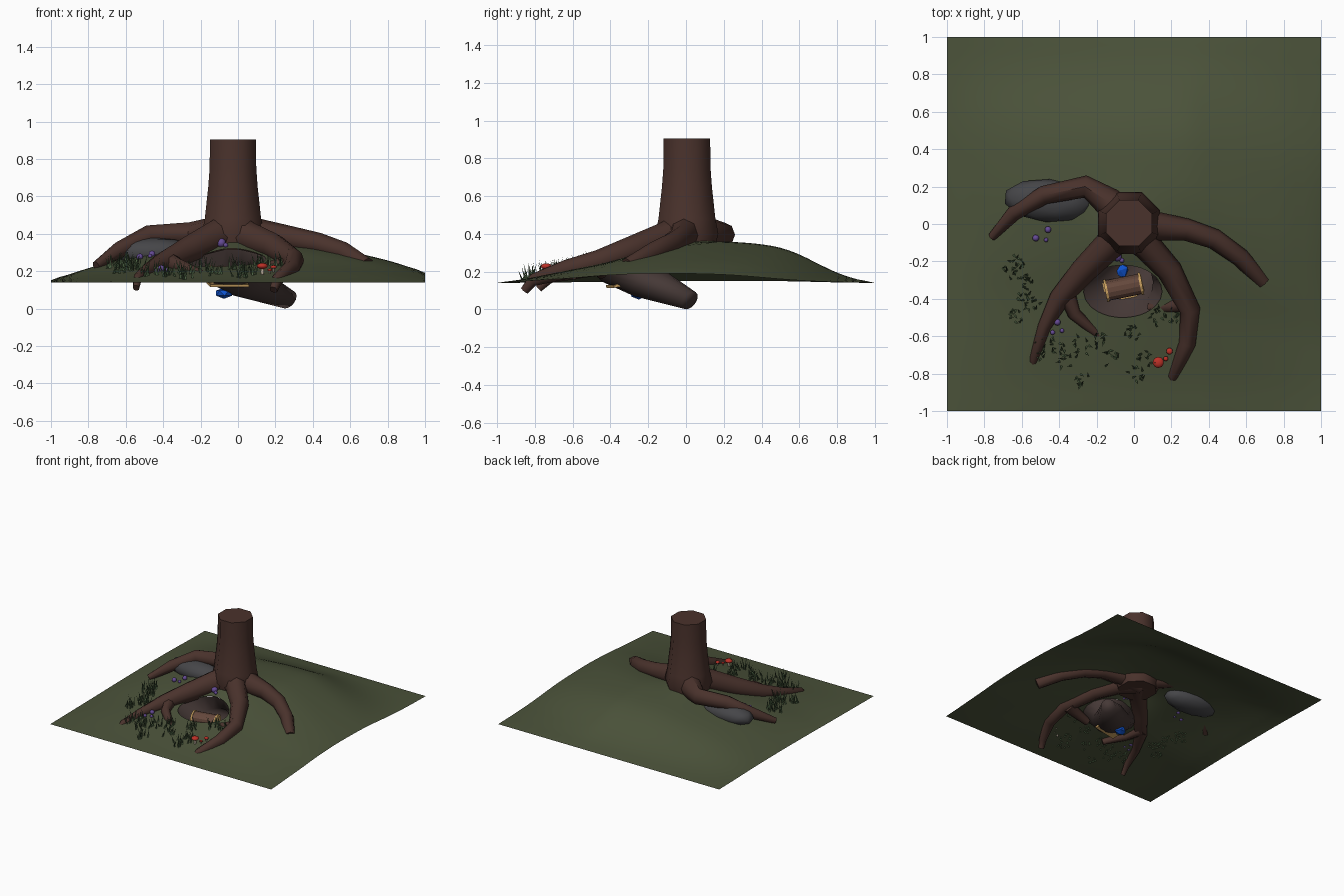
import bpy, bmesh, math, random
from mathutils import Vector, Matrix

if "Cube" in bpy.data.objects:
    bpy.data.objects.remove(bpy.data.objects["Cube"])

random.seed(4)


def mat(name, *c):
    m = bpy.data.materials.new(name)
    m.diffuse_color = (*c, 1)
    m.use_nodes = True
    m.node_tree.nodes["Principled BSDF"].inputs["Base Color"].default_value = m.diffuse_color
    return m


GREEN = mat("moss", .07, .085, .042)
BARK = mat("bark", .068, .032, .025)
STONE = mat("stone", .06, .06, .065)
EARTH = mat("earth", .06, .04, .037)
WOOD = mat("wood", .13, .065, .045)
GOLD = mat("gold", .6, .36, .12)
BLUE = mat("blue", .005, .09, .65)
RED = mat("red", .5, .03, .02)
PALE = mat("pale", .5, .42, .33)
PURPLE = mat("purple", .13, .07, .3)
GRASS = mat("grass", .07, .12, .055)


def finish(name, bm, material, smooth=True):
    bmesh.ops.recalc_face_normals(bm, faces=bm.faces[:])
    me = bpy.data.meshes.new(name)
    bm.to_mesh(me)
    bm.free()
    ob = bpy.data.objects.new(name, me)
    bpy.context.collection.objects.link(ob)
    me.materials.append(material)
    for p in me.polygons:
        p.use_smooth = smooth
    return ob


def loft(bm, rings, caps=(True, True)):
    vs = [[bm.verts.new(p) for p in r] for r in rings]
    n = len(vs[0])
    for a, b in zip(vs, vs[1:]):
        for i in range(n):
            bm.faces.new((a[i], a[(i + 1) % n], b[(i + 1) % n], b[i]))
    if caps[0]:
        bm.faces.new(vs[0])
    if caps[1]:
        bm.faces.new(vs[-1])


# Ground height: two soft profiles, the ridge bending forward on the right, and a trunk mound
GY = [(-1, 0), (-.85, .09), (-.7, .23), (-.4, .5), (-.2, .77), (0, .92), (.15, 1), (.4, .93),
      (.55, .8), (.7, .45), (.85, .13), (1, 0)]
GX = [(-1, .05), (-.75, .42), (-.5, .68), (0, .97), (.3, 1), (.6, .75), (.85, .48), (1, .23)]


def interp(t, table):
    for (a, u), (b, v) in zip(table, table[1:]):
        if t <= b:
            return u + (v - u) * max(0, t - a) / (b - a)
    return table[-1][1]


def soft(t, table):
    if abs(t) > .97:
        return interp(t, table)
    return sum(interp(t + d, table) for d in (-.08, -.04, 0, .04, .08)) / 5


def height(x, y):
    mound = .05 * math.exp(-((x + .05) ** 2 + (y + .08) ** 2) / .03)
    bend = .3 * min(1, max(0, (x - .3) / .7)) * (1 - y * y)
    return .14 + .225 * soft(x, GX) * soft(y + bend, GY) + mound


# Ground sheet with an oval hole
HX, HY, RX, RY = -.06, -.36, .21, .14
bm = bmesh.new()
bmesh.ops.create_grid(bm, x_segments=44, y_segments=44, size=1)


def oval(v):
    return math.hypot((v.co.x - HX) / RX, (v.co.y - HY) / RY)


bmesh.ops.delete(bm, geom=[v for v in bm.verts if oval(v) < 1], context='VERTS')
for v in bm.verts:
    if v.is_boundary and abs(v.co.x) < .9 and abs(v.co.y) < .9:
        k = oval(v)
        v.co.x = HX + (v.co.x - HX) / k
        v.co.y = HY + (v.co.y - HY) / k
    v.co.z = height(v.co.x, v.co.y)
finish("ground", bm, GREEN)

# Burrow running down and back from the hole
U, V = Vector((.72, -.69, 0)), Vector((.69, .72, 0))
N = 16
angles = [2 * math.pi * i / N for i in range(N)]
rings = []
r0 = []
for a in angles:
    d = U * math.cos(a) + V * math.sin(a)
    x, y = HX + RX * 1.06 * d.x, HY + RY * 1.06 * d.y
    r0.append((x, y, height(x, y) - .006))
rings.append(r0)
for c, r, t in (((-.04, -.31, .18), .145, 15), ((.06, -.19, .135), .11, 40), ((.27, .02, .047), .054, 60)):
    w = V * math.cos(math.radians(t)) + Vector((0, 0, math.sin(math.radians(t))))
    rings.append([Vector(c) + r * (U * math.cos(a) + w * math.sin(a)) for a in angles])
bm = bmesh.new()
loft(bm, rings, (False, True))
finish("burrow", bm, EARTH)

# Trunk
bm = bmesh.new()
prof = [(.3, .15), (.4, .18), (.48, .163), (.65, .143), (.75, .135), (.905, .133)]
loft(bm, [[(-.027 + r * math.cos(a), .005 + r * math.sin(a), z)
           for a in [math.pi / 8 + i * math.pi / 4 for i in range(8)]] for z, r in prof])
trunk = finish("trunk", bm, BARK)


# Roots: tapered eight-sided tubes (x, y, z, radius)
def root(name, pts):
    bm = bmesh.new()
    P = [Vector(p[:3]) for p in pts]
    rings = []
    for i, p in enumerate(P):
        t = (P[min(i + 1, len(P) - 1)] - P[max(i - 1, 0)]).normalized()
        s = t.cross(Vector((0, 0, 1))).normalized()
        u = s.cross(t)
        r = pts[i][3]
        rings.append([p + r * (s * math.cos(a) + 1.1 * u * math.sin(a))
                      for a in [k * math.pi / 4 for k in range(8)]])
    loft(bm, rings)
    return finish(name, bm, BARK)


woods = [trunk,
         root("left_root", [(-.04, .02, .4, .1), (-.14, .12, .4, .08), (-.26, .2, .395, .06),
                            (-.48, .155, .39, .05), (-.64, .06, .31, .042), (-.76, -.07, .23, .022)]),
         root("front_left_root", [(-.04, -.01, .4, .11), (-.14, -.12, .375, .08), (-.27, -.25, .31, .07),
                                  (-.4, -.4, .245, .055), (-.48, -.55, .205, .035), (-.535, -.72, .165, .024),
                                  (-.545, -.78, .11, .018)]),
         root("front_left_rootlet", [(-.37, -.34, .25, .05), (-.32, -.48, .23, .036), (-.19, -.595, .18, .022)]),
         root("front_right_root", [(-.02, -.02, .4, .11), (.07, -.12, .375, .078), (.19, -.25, .33, .068),
                                   (.3, -.46, .255, .055), (.285, -.64, .21, .045), (.21, -.81, .155, .03),
                                   (.19, -.855, .1, .022)]),
         root("front_right_rootlet", [(.29, -.42, .24, .05), (.2, -.44, .22, .038), (.08, -.45, .19, .028)]),
         root("right_root", [(-.04, .01, .4, .11), (.1, -.01, .395, .08), (.28, -.03, .375, .06),
                             (.43, -.08, .345, .055), (.57, -.18, .3, .05), (.69, -.31, .23, .04)])]
for ob in woods:
    bpy.ops.object.select_all(action='DESELECT')
    ob.select_set(True)
    bpy.context.view_layer.objects.active = ob
    bpy.ops.object.shade_smooth_by_angle(angle=math.radians(50))


# Round parts
def ball(name, loc, scale, material, rot=0, sub=2, smooth=True):
    bm = bmesh.new()
    m = Matrix.LocRotScale(Vector(loc), Matrix.Rotation(rot, 3, 'Z'), Vector(scale))
    bmesh.ops.create_icosphere(bm, subdivisions=sub, radius=1, matrix=m)
    return finish(name, bm, material, smooth)


ball("rock", (-.46, .125, .3), (.24, .115, .08), STONE, -.08)
ball("blue_gem", (-.075, -.25, .082), (.05, .045, .03), BLUE, .4, 1, False)
for i, (x, y, r) in enumerate([(-.46, -.03, .018), (-.525, -.075, .018), (-.47, -.085, .012),
                               (-.09, -.175, .025), (-.065, -.195, .013), (-.18, -.21, .012),
                               (-.2, -.225, .012), (-.41, -.525, .018), (-.435, -.58, .013), (-.385, -.57, .012)]):
    ball(f"berry_{i}", (x, y, height(x, y) + .6 * r), (r, r, r), PURPLE)
for i, (x, y, r) in enumerate([(.13, -.74, .03), (.19, -.68, .018), (.17, -.72, .013)]):
    z = height(x, y)
    ball(f"mushroom_cap_{i}", (x, y, z + 1.5 * r), (r, r, r * .55), RED)
    ball(f"mushroom_stem_{i}", (x, y, z + .5 * r), (r * .3, r * .3, r), PALE)


# Chest: arched section extruded along its width, with gold bands
def chest_part(name, x0, x1, grow, material):
    sec = [(-.05 - grow, -.04 - grow), (.05 + grow, -.04 - grow)]
    sec += [((.05 + grow) * math.cos(a), .02 + (.035 + grow) * math.sin(a))
            for a in [k * math.pi / 6 for k in range(7)]]
    bm = bmesh.new()
    loft(bm, [[(x, y, z) for y, z in sec] for x in (x0, x1)])
    ob = finish(name, bm, material, False)
    ob.location = (-.055, -.34, .172)
    ob.rotation_euler = (.2, 0, .2)


chest_part("chest", -.095, .095, 0, WOOD)
for i, x in enumerate((-.094, .094)):
    chest_part(f"chest_band_{i}", x - .007, x + .007, .005, GOLD)
# gold rim along the chest base
bm = bmesh.new()
bmesh.ops.create_cube(bm, size=1, matrix=Matrix.Diagonal((.21, .112, .014, 1)))
rim = finish("chest_base_rim", bm, GOLD, False)
rim.location, rim.rotation_euler = (-.055, -.348, .132), (.2, 0, .2)

# Grass tufts
bm = bmesh.new()
tufts = [(-.63, -.2), (-.66, -.26), (-.57, -.32), (-.6, -.37), (-.55, -.43), (-.62, -.49), (-.5, -.67),
         (-.42, -.65), (-.36, -.72), (-.28, -.65), (-.29, -.82), (-.13, -.72), (-.18, -.63), (0, -.58),
         (.02, -.8), (.05, -.72), (.13, -.5), (.21, -.48)]
for tx, ty in tufts:
    for k in range(11):
        a, d = random.uniform(0, 6.28), random.uniform(.015, .05)
        x, y = tx + d * math.cos(a), ty + d * math.sin(a)
        h, b = random.uniform(.045, .09), random.uniform(0, 6.28)
        z = height(x, y) - .005
        tip = (x + .025 * math.cos(b), y + .025 * math.sin(b), z + h)
        base = [bm.verts.new((x + .007 * math.cos(b + j * 2.09), y + .007 * math.sin(b + j * 2.09), z))
                for j in range(3)]
        top = bm.verts.new(tip)
        for j in range(3):
            bm.faces.new((base[j], base[(j + 1) % 3], top))
finish("grass", bm, GRASS, False)
